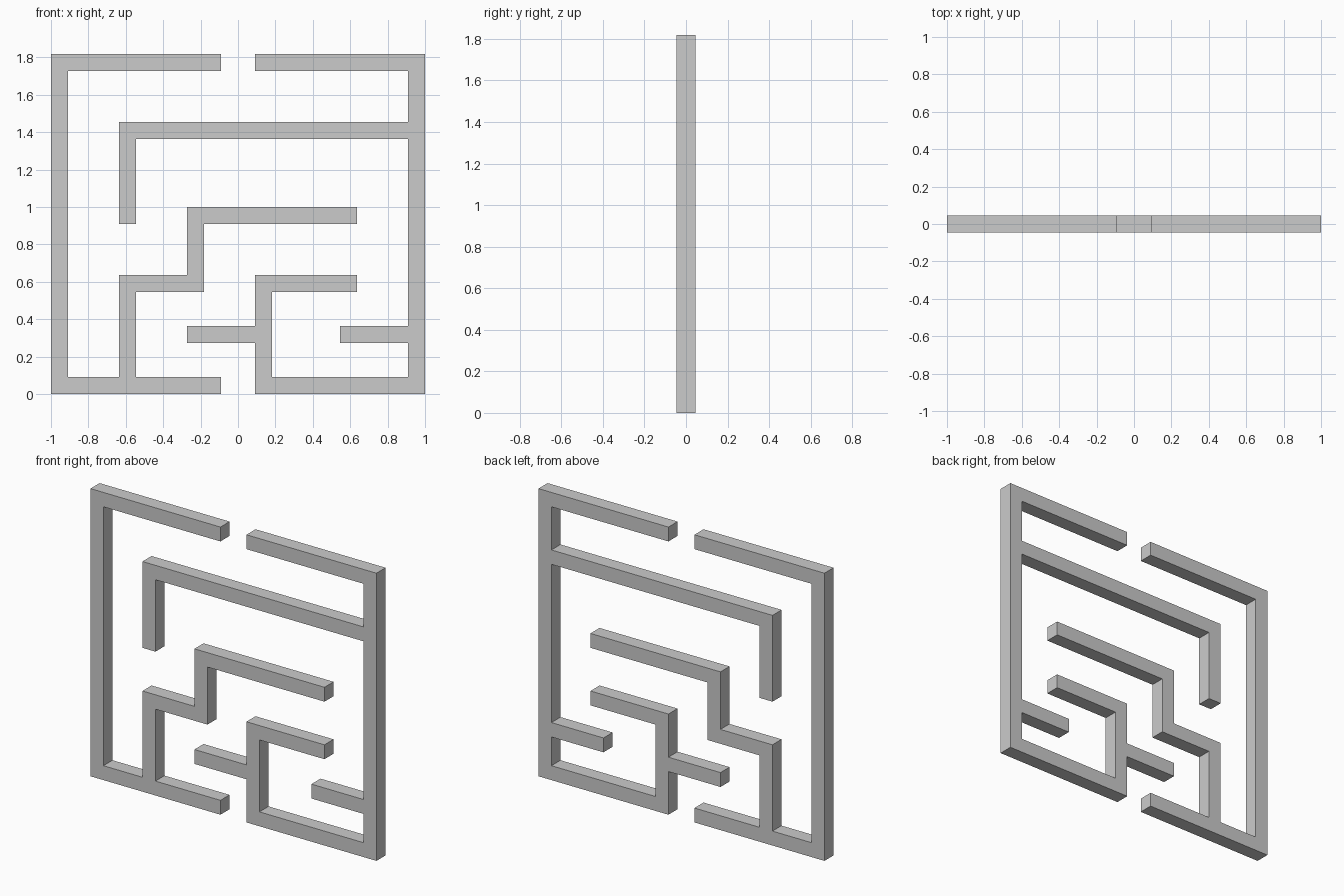
import bpy, bmesh

if "Cube" in bpy.data.objects:
    bpy.data.objects.remove(bpy.data.objects["Cube"])

U = 1 / 11  # wall thickness = one grid cell


def cells_on(path):
    """Grid cells covered by a right-angled path of cell indices."""
    cells = set()
    for (x0, z0), (x1, z1) in zip(path, path[1:]):
        for x in range(min(x0, x1), max(x0, x1) + 1):
            for z in range(min(z0, z1), max(z0, z1) + 1):
                cells.add((x, z))
    return cells


def maze_part(name, paths):
    """Merge wall paths into one flat outline, then thicken it."""
    bm = bmesh.new()
    for x, z in sorted(set().union(*map(cells_on, paths))):
        corners = ((x, z), (x + 1, z), (x + 1, z + 1), (x, z + 1))
        bm.faces.new([bm.verts.new((a * U, 0, b * U)) for a, b in corners])
    bmesh.ops.remove_doubles(bm, verts=bm.verts[:], dist=1e-4)
    bmesh.ops.dissolve_limit(bm, angle_limit=0.02, verts=bm.verts[:], edges=bm.edges[:])
    mesh = bpy.data.meshes.new(name)
    bm.to_mesh(mesh)
    bm.free()
    obj = bpy.data.objects.new(name, mesh)
    bpy.context.collection.objects.link(obj)
    mod = obj.modifiers.new("thickness", 'SOLIDIFY')
    mod.thickness = U
    mod.offset = 0


# left frame with the stepped inner wall
maze_part("left_maze_walls", [
    [(-2, 19), (-11, 19), (-11, 0), (-2, 0)],
    [(-7, 0), (-7, 6), (-3, 6), (-3, 10), (6, 10)],
])

# right frame with the hooked upper wall and short stubs
maze_part("right_maze_walls", [
    [(1, 19), (10, 19), (10, 0), (1, 0), (1, 6), (6, 6)],
    [(10, 15), (-7, 15), (-7, 10)],
    [(10, 3), (6, 3)],
    [(1, 3), (-3, 3)],
])
